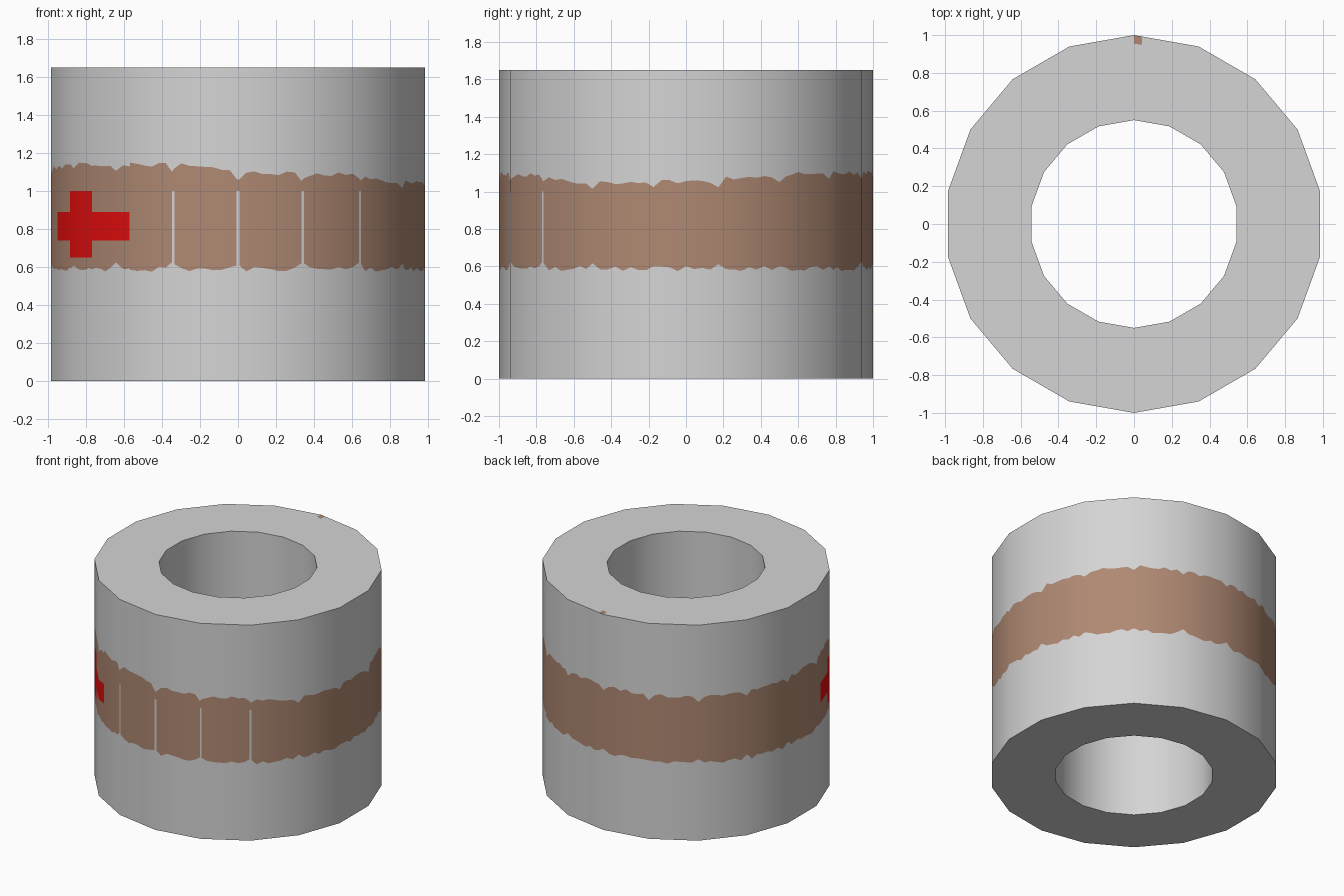
import bpy, math, random
from mathutils import Vector

if "Cube" in bpy.data.objects:
    bpy.data.objects.remove(bpy.data.objects["Cube"])

random.seed(4)
SIDES, HEIGHT, R_OUT, R_IN, R_SPECK = 18, 1.65, 1.0, 0.55, 0.955


def material(name, rgb):
    m = bpy.data.materials.new(name)
    m.diffuse_color = (*rgb, 1)
    m.use_nodes = True
    m.node_tree.nodes["Principled BSDF"].inputs["Base Color"].default_value = m.diffuse_color
    return m


def ring_point(u, radius, z):
    """Point on the 18-gon; u counts sides from the front, towards +x."""
    k = math.floor(u)
    a, b = (math.radians(20 * i) for i in (k, k + 1))
    pa = Vector((math.sin(a), -math.cos(a), 0))
    pb = Vector((math.sin(b), -math.cos(b), 0))
    p = pa.lerp(pb, u - k) * radius
    p.z = z
    return p


# Height of the painted band's upper edge around the ring (side number, z)
TOP_EDGE = [(0, 1.10), (1, 1.09), (2, 1.09), (2.6, 1.05), (4.8, 1.05), (5.3, 1.08),
            (7, 1.10), (12, 1.10), (14, 1.12), (15, 1.14), (17, 1.14), (18, 1.10)]


def top_edge(u):
    for (a, za), (b, zb) in zip(TOP_EDGE, TOP_EDGE[1:]):
        if a <= u <= b:
            return za + (zb - za) * (u - a) / (b - a)


# Column positions: even steps, the cross edges, and slits at the front seams
CROSS = (14.29, 14.84, 15.43, 16.24)
SLITS = (0, 1, 2, 17)
W = 0.02
cols = {i / 8 for i in range(SIDES * 8)} | set(CROSS)
for s in SLITS:
    cols |= {(s - W) % SIDES, s + W}
cols = sorted(cols)

# One closed section per column: outer wall, top, inner wall
verts = []
for u in cols:
    seam = abs(u - round(u)) < 0.03
    lo = 0.59 + random.uniform(-0.015, 0.012) + (0.025 if seam else 0)
    hi = top_edge(u) + random.uniform(-0.012, 0.012) - (0.03 if seam else 0)
    for z in (0, lo, 0.65, 0.74, 0.89, 1.0, hi, HEIGHT):
        verts.append(ring_point(u, R_OUT, z))
    verts.append(ring_point(u, R_SPECK, HEIGHT))
    verts.append(ring_point(u, R_IN, HEIGHT))
    verts.append(ring_point(u, R_IN, 0))
P = 11


def paint(u, j):
    """0 grey, 1 brown, 2 red, by column centre and section step."""
    if j in (2, 3, 4):
        if CROSS[1] < u < CROSS[2] or (j == 3 and CROSS[0] < u < CROSS[3]):
            return 2
    if 1 <= j <= 4 and any(min(abs(u - s), SIDES - abs(u - s)) < W for s in SLITS):
        return 0
    if 1 <= j <= 5 or (j == 7 and 8.87 < u < 9):
        return 1
    return 0


faces, mats, kinds = [], [], []
n = len(cols)
for i in range(n):
    k = (i + 1) % n
    u = (cols[i] + (cols[k] if k else SIDES)) / 2
    for j in range(P):
        m = (j + 1) % P
        faces.append((i * P + j, k * P + j, k * P + m, i * P + m))
        mats.append(paint(u, j))
        kinds.append("out" if j < 7 else "top" if j < 9 else "in" if j == 9 else "bottom")

mesh = bpy.data.meshes.new("hollow_drum")
mesh.from_pydata(verts, [], faces)
for m in (material("grey_wall", (0.67, 0.66, 0.665)),
          material("brown_band", (0.43, 0.25, 0.17)),
          material("red_cross", (0.80, 0.004, 0.004))):
    mesh.materials.append(m)

# Smooth round walls with crisp rims
normals = [None] * len(mesh.loops)
for poly in mesh.polygons:
    poly.material_index = mats[poly.index]
    poly.use_smooth = True
    kind = kinds[poly.index]
    for li in poly.loop_indices:
        co = verts[mesh.loops[li].vertex_index]
        r = Vector((co.x, co.y, 0)).normalized()
        normals[li] = {"out": r, "in": -r, "top": Vector((0, 0, 1)),
                       "bottom": Vector((0, 0, -1))}[kind]
mesh.normals_split_custom_set(normals)
drum = bpy.data.objects.new("hollow_drum", mesh)
bpy.context.collection.objects.link(drum)
